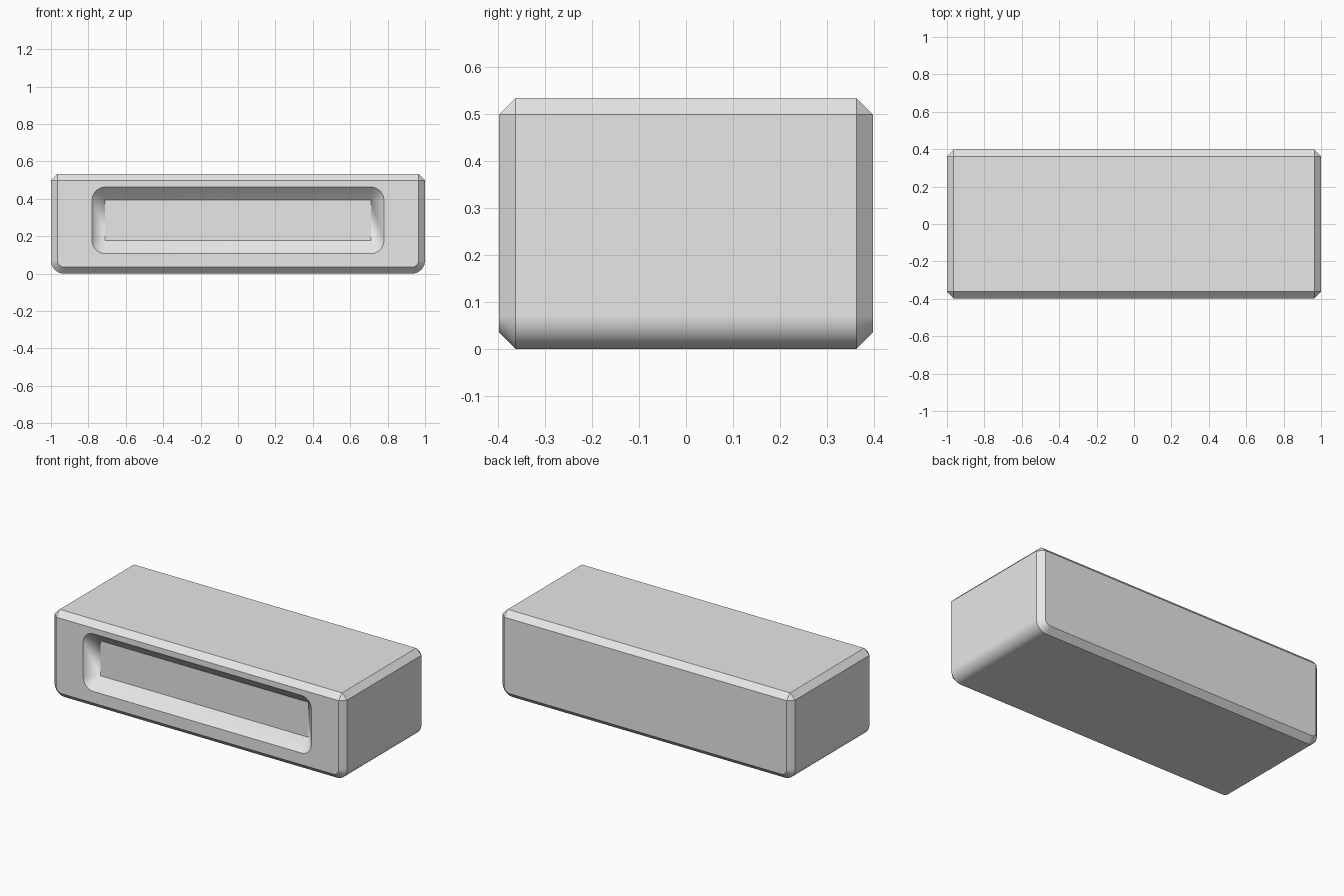
import bpy, bmesh, math

if "Cube" in bpy.data.objects:
    bpy.data.objects.remove(bpy.data.objects["Cube"])

W, D, H = 1.0, 0.397, 0.533     # half width, half depth, height
C, R = 0.035, 0.07              # chamfer size, round corner radius
SEG = 12


def arc(cx, cz, r, start):
    """Quarter arc of points, counter-clockwise from the start angle."""
    return [(cx + r * math.cos(math.radians(start + 90 * i / SEG)),
             cz + r * math.sin(math.radians(start + 90 * i / SEG)))
            for i in range(SEG + 1)]


def body_outline(inset):
    """Four corners: rounded at the bottom, chamfered at the top."""
    w, t, cut = W - inset, H - inset, C - inset
    right = arc(W - R, R, R - inset, -90)
    left = arc(-W + R, R, R - inset, 180)
    return [right, [(w, t - cut), (w - cut, t)], [(-w + cut, t), (-w, t - cut)], left]


def recess_outline(w, z0, z1, r):
    return [arc(w - r, z0 + r, r, -90), arc(w - r, z1 - r, r, 0),
            arc(-w + r, z1 - r, r, 90), arc(-w + r, z0 + r, r, 180)]


bm = bmesh.new()


def ring(corners, y):
    return [[bm.verts.new((x, y, z)) for x, z in c] for c in corners]


def flat(r):
    return [v for c in r for v in c]


def loft(a, b):
    a, b = flat(a), flat(b)
    for i in range(len(a)):
        j = (i + 1) % len(a)
        bm.faces.new((a[i], a[j], b[j], b[i]))


# Outer shell with chamfered front and back rims
front = ring(body_outline(C), -D)
front_rim = ring(body_outline(0), -D + C)
back_rim = ring(body_outline(0), D - C)
back = ring(body_outline(C), D)
loft(front, front_rim)
loft(front_rim, back_rim)
loft(back_rim, back)
bm.faces.new(flat(back))

# Sloped recess with rounded mouth and square floor
mouth = ring(recess_outline(0.78, 0.107, 0.463, R), -D)
floor = ring(recess_outline(0.71, 0.177, 0.393, 0), -D + R)
loft(mouth, floor)
bm.faces.new(flat(floor))

# Front frame around the recess, one face per side
for k in range(4):
    n = (k + 1) % 4
    span = []
    for r in (front, mouth):
        a, b = r[k], r[n]
        span.append(a[len(a) // 2:] + b[:len(b) // 2 + 1])
    bm.faces.new(span[0] + span[1][::-1])

bmesh.ops.remove_doubles(bm, verts=bm.verts[:], dist=1e-5)
bmesh.ops.recalc_face_normals(bm, faces=bm.faces[:])
mesh = bpy.data.meshes.new("recessed_block")
bm.to_mesh(mesh)
bm.free()

grey = bpy.data.materials.new("light grey")
grey.diffuse_color = (0.8, 0.8, 0.8, 1)
grey.use_nodes = True
grey.node_tree.nodes["Principled BSDF"].inputs["Base Color"].default_value = grey.diffuse_color
mesh.materials.append(grey)

block = bpy.data.objects.new("recessed_block", mesh)
bpy.context.collection.objects.link(block)
bpy.context.view_layer.objects.active = block
block.select_set(True)
bpy.ops.object.shade_smooth_by_angle(angle=math.radians(30))

# Keep large faces flat beside the rounded edges
weighted = block.modifiers.new("flat_faces", 'WEIGHTED_NORMAL')
weighted.keep_sharp = True
